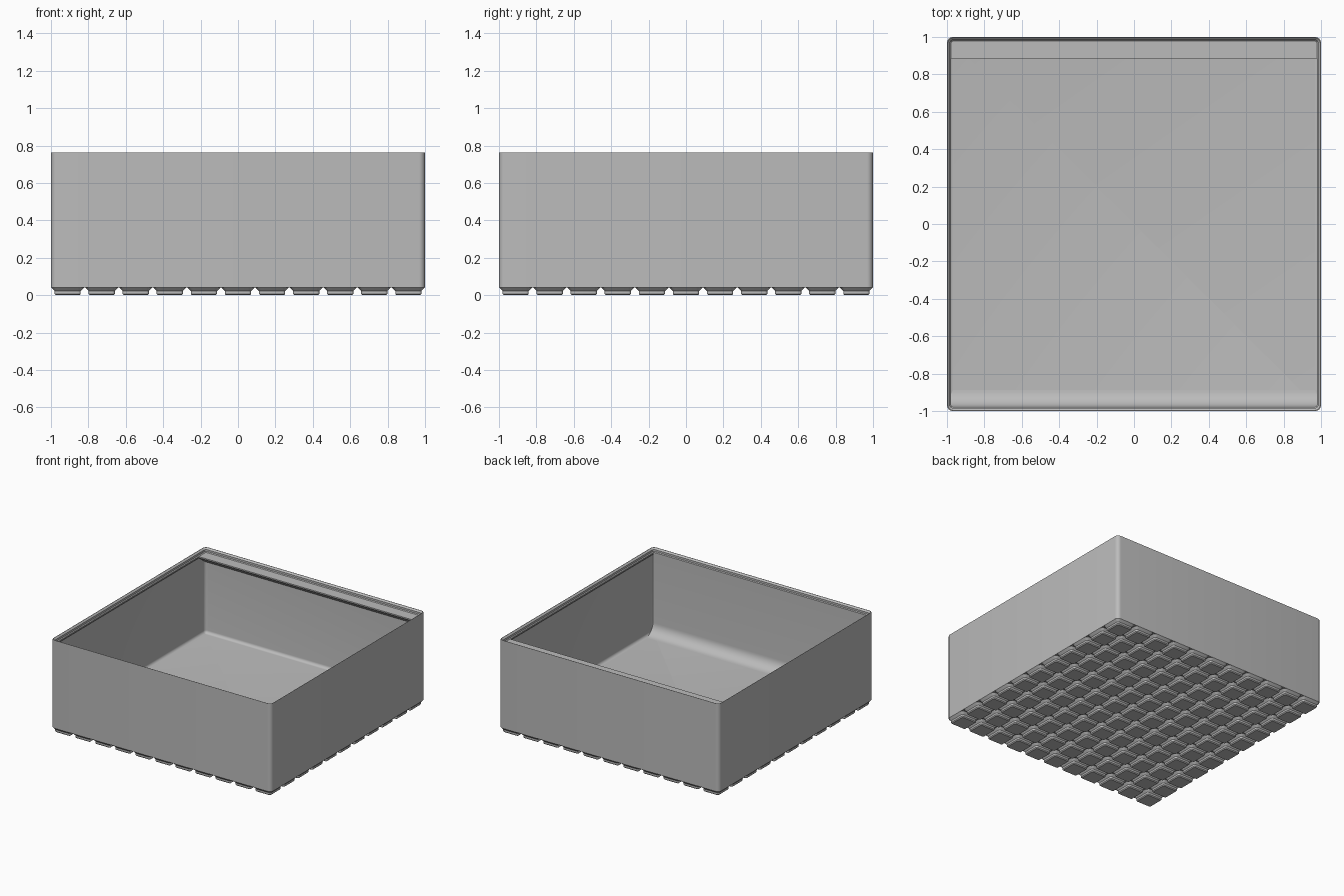
import bpy, bmesh, math

cube = bpy.data.objects.get("Cube")
if cube:
    bpy.data.objects.remove(cube, do_unlink=True)

MM = 2 / 230.5          # one millimetre of the bin in scene units
CELLS = 11
PITCH = 21 * MM
CORNER = 3.75 * MM

grey = bpy.data.materials.new("plain grey")
grey.use_nodes = True
colour = (0.5, 0.5, 0.5, 1)
grey.diffuse_color = colour
grey.node_tree.nodes["Principled BSDF"].inputs["Base Color"].default_value = colour


def rounded_ring(bm, half, inset, z, cx=0, cy=0, steps=6):
    """Square ring with round corners, offset inwards by inset."""
    r = max(CORNER - inset, 0.3 * MM)
    c = half - inset - r
    ring = []
    for q, (sx, sy) in enumerate(((1, 1), (-1, 1), (-1, -1), (1, -1))):
        for i in range(steps + 1):
            a = (q + i / steps) * math.pi / 2
            ring.append(bm.verts.new((cx + sx * c + r * math.cos(a),
                                      cy + sy * c + r * math.sin(a), z)))
    return ring


def loft(bm, half, profile, **place):
    """Join rings given as (inset, z) in mm and cap both ends."""
    rings = [rounded_ring(bm, half, d * MM, z * MM, **place) for d, z in profile]
    for a, b in zip(rings, rings[1:]):
        for i in range(len(a)):
            j = (i + 1) % len(a)
            bm.faces.new((a[i], a[j], b[j], b[i]))
    bm.faces.new(rings[0][::-1])
    bm.faces.new(rings[-1])


def finish(bm, name):
    bmesh.ops.recalc_face_normals(bm, faces=bm.faces)
    mesh = bpy.data.meshes.new(name)
    bm.to_mesh(mesh)
    bm.free()
    mesh.materials.append(grey)
    ob = bpy.data.objects.new(name, mesh)
    bpy.context.collection.objects.link(ob)
    bpy.ops.object.select_all(action="DESELECT")
    ob.select_set(True)
    bpy.context.view_layer.objects.active = ob
    bpy.ops.object.shade_smooth_by_angle(angle=math.radians(30))
    return ob


def prism(name, profile, half_x):
    """Extrude a (y, z) outline across the bin."""
    bm = bmesh.new()
    face = bm.faces.new([bm.verts.new((-half_x, y, z)) for y, z in profile])
    out = bmesh.ops.extrude_face_region(bm, geom=[face])
    moved = [v for v in out["geom"] if isinstance(v, bmesh.types.BMVert)]
    bmesh.ops.translate(bm, verts=moved, vec=(2 * half_x, 0, 0))
    return finish(bm, name)


# Bin shell: outer wall, stepped stacking lip, inner wall, filleted floor
WALL, FLOOR, FILLET = 0.95, 7, 2.8
shell = [(0, 4.75), (0, 87.7), (0.15, 87.95), (0.45, 87.95), (0.7, 87.7),
         (1.9, 86.5), (1.9, 84.7), (2.6, 84), (2.6, 82.8), (WALL, 81.15)]
for i in range(7):
    a = i / 6 * math.pi / 2
    shell.append((WALL + FILLET * (1 - math.cos(a)),
                  FLOOR + FILLET * (1 - math.sin(a))))
bm = bmesh.new()
loft(bm, 1, shell)
finish(bm, "bin_shell")

# Grid of chamfered feet under the bin
bm = bmesh.new()
for ix in range(CELLS):
    for iy in range(CELLS):
        loft(bm, PITCH / 2 - 0.25 * MM,
             [(2.95, 0), (2.15, 0.8), (2.15, 2.6), (0, 4.75)],
             cx=(ix - CELLS // 2) * PITCH, cy=(iy - CELLS // 2) * PITCH, steps=4)
finish(bm, "base_feet")

# Curved scoop inside the front wall, flush with the lip
R = 0.09
face_y, floor_z = -1 + 2.6 * MM, FLOOR * MM
scoop = [(-0.985, floor_z - 0.005), (-0.985, 83 * MM), (face_y, 83 * MM)]
for i in range(11):
    a = i / 10 * math.pi / 2
    scoop.append((face_y + R * (1 - math.cos(a)), floor_z + R * (1 - math.sin(a))))
scoop.append((face_y + R, floor_z - 0.005))
prism("front_scoop", scoop, 0.985)

# Sloped label shelf along the back wall
top, tip = 84 * MM, 0.886
drop = (0.985 - tip) * math.tan(math.radians(36))
prism("label_shelf", [(0.985, top), (tip, top), (tip, top - 1.2 * MM),
                      (0.985, top - 1.2 * MM - drop)], 0.985)
